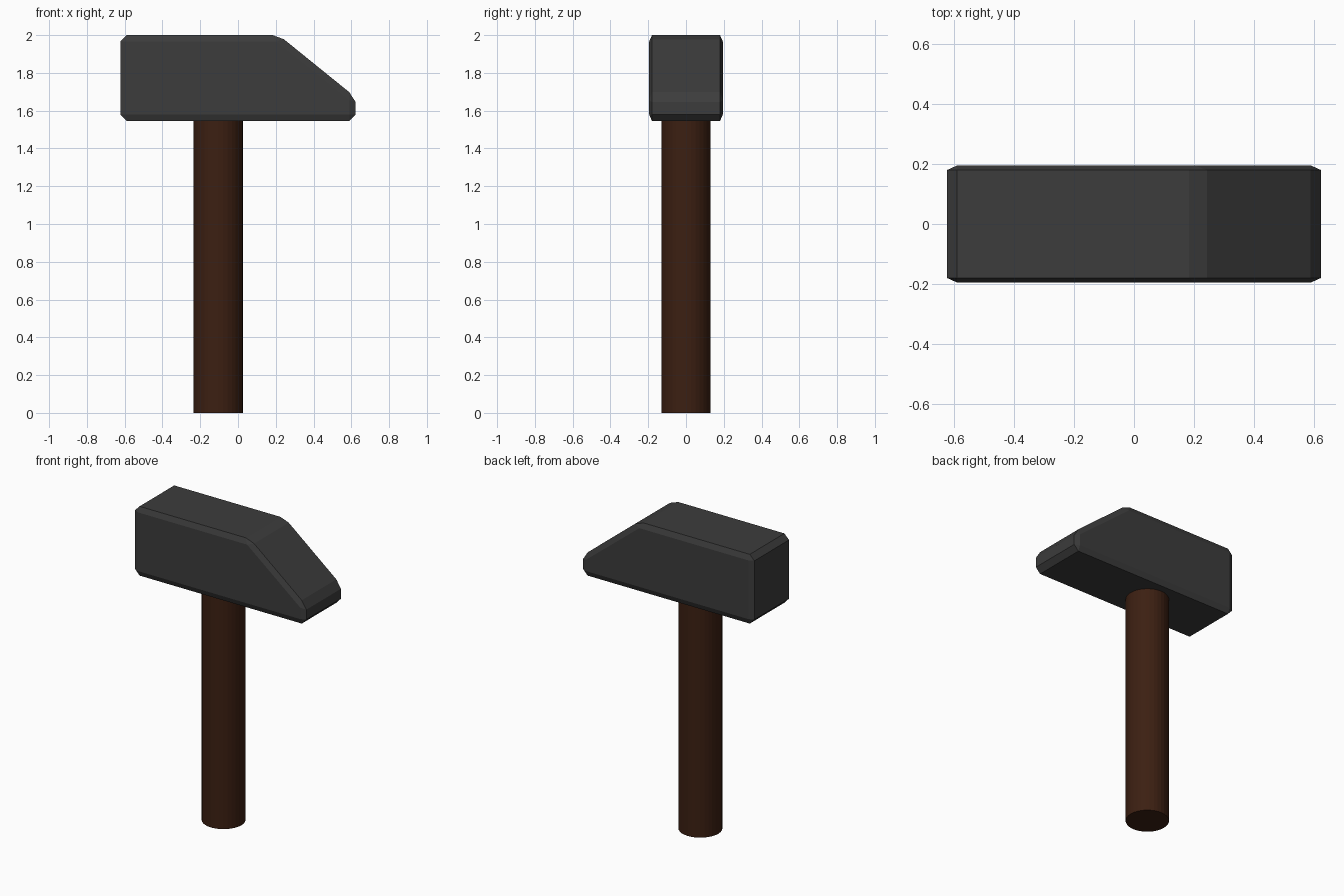
import bpy, bmesh

if "Cube" in bpy.data.objects:
    bpy.data.objects.remove(bpy.data.objects["Cube"])


def paint(obj, name, colour):
    mat = bpy.data.materials.new(name)
    mat.diffuse_color = (*colour, 1)
    mat.use_nodes = True
    mat.node_tree.nodes["Principled BSDF"].inputs["Base Color"].default_value = mat.diffuse_color
    obj.data.materials.append(mat)


# Hammer head: chamfered side outline, with smaller inset cheeks on both sides
outline = [(-0.623, 1.58), (-0.59, 1.545), (0.59, 1.545), (0.623, 1.58),
           (0.623, 1.645), (0.589, 1.698), (0.243, 1.978), (0.183, 2.0),
           (-0.59, 2.0), (-0.623, 1.966)]
cheek = [(-0.59, 1.58), (0.59, 1.58), (0.59, 1.655), (0.203, 1.966),
         (-0.59, 1.966)]

bm = bmesh.new()
for side in (-1, 1):
    for points, y in ((outline, 0.18), (cheek, 0.195)):
        for x, z in points:
            bm.verts.new((x, side * y, z))
bmesh.ops.convex_hull(bm, input=bm.verts[:])
bmesh.ops.dissolve_limit(bm, angle_limit=0.02, verts=bm.verts[:], edges=bm.edges[:])
bmesh.ops.recalc_face_normals(bm, faces=bm.faces[:])
mesh = bpy.data.meshes.new("hammer_head")
bm.to_mesh(mesh)
bm.free()
head = bpy.data.objects.new("hammer_head", mesh)
bpy.context.collection.objects.link(head)
paint(head, "dark_iron", (0.045, 0.045, 0.045))

# Handle: round wooden shaft, seated just inside the head
top = 1.56
bpy.ops.mesh.primitive_cylinder_add(vertices=32, radius=0.131, depth=top,
                                    location=(-0.105, 0, top / 2))
handle = bpy.context.object
handle.name = "handle"
paint(handle, "dark_wood", (0.045, 0.014, 0.006))
